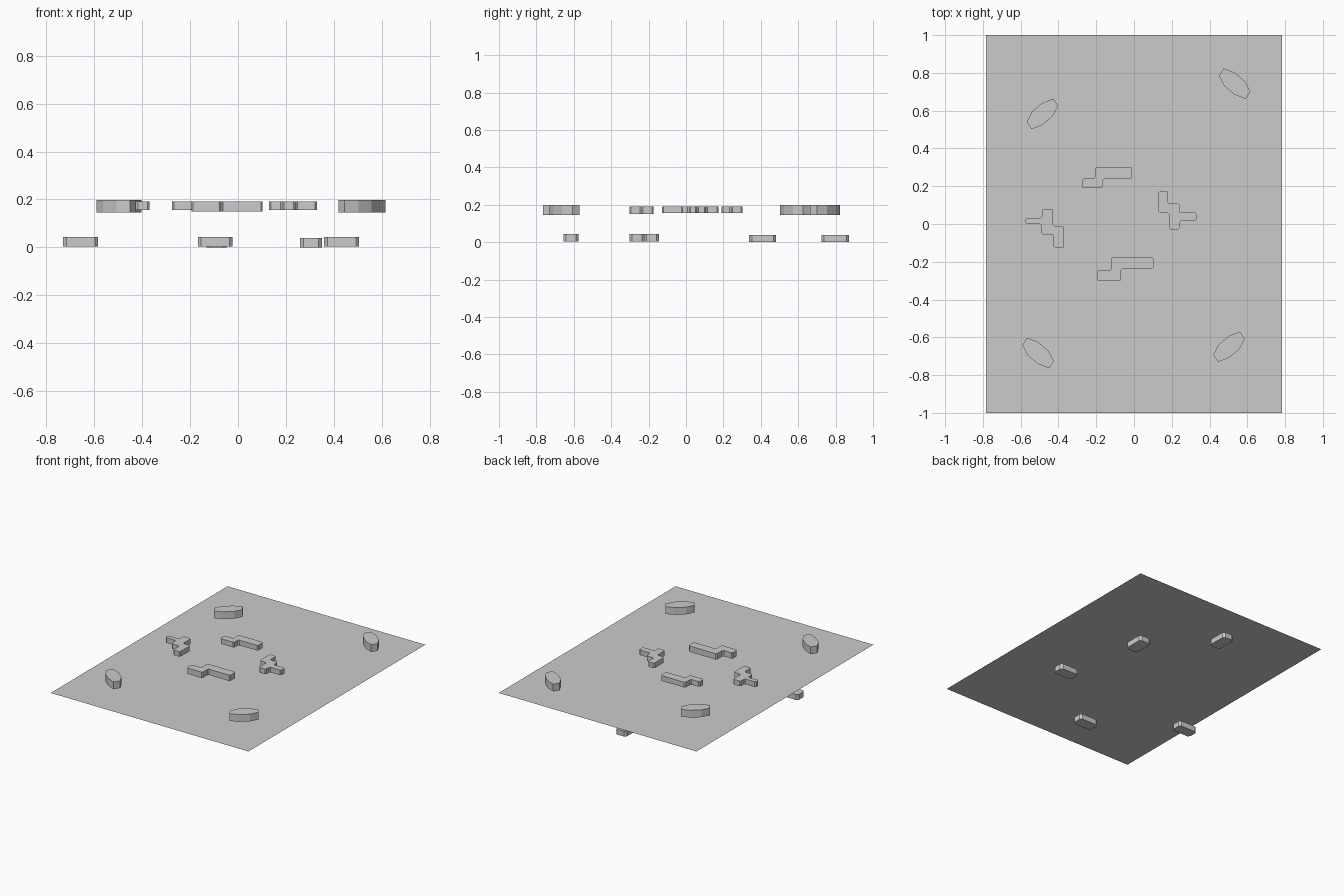
import bpy
from mathutils import Vector

if "Cube" in bpy.data.objects:
    bpy.data.objects.remove(bpy.data.objects["Cube"])


def make_object(name, verts, faces):
    mesh = bpy.data.meshes.new(name)
    mesh.from_pydata(verts, [], faces)
    mesh.update()
    obj = bpy.data.objects.new(name, mesh)
    bpy.context.collection.objects.link(obj)
    return obj


def chamfer(outline, cut):
    """Trim every corner of a closed outline."""
    pts = [Vector(p) for p in outline]
    result = []
    for i, p in enumerate(pts):
        before, after = pts[i - 1], pts[(i + 1) % len(pts)]
        result.append(p + (before - p).normalized() * cut)
        result.append(p + (after - p).normalized() * cut)
    return result


def prism(name, outline, bottom, top):
    """Extrude a closed outline straight up."""
    pts = [Vector(p) for p in outline]
    n = len(pts)
    area = sum(pts[i - 1].cross(pts[i]) for i in range(n))
    if area < 0:
        pts.reverse()
    verts = [(p.x, p.y, z) for z in (bottom, top) for p in pts]
    faces = [tuple(reversed(range(n))), tuple(range(n, 2 * n))]
    faces += [(i, (i + 1) % n, n + (i + 1) % n, n + i) for i in range(n)]
    return make_object(name, verts, faces)


# Thin ground sheet
make_object("ground_sheet",
            [(-0.783, -1, 0.12), (0.783, -1, 0.12), (0.783, 1, 0.12), (-0.783, 1, 0.12)],
            [(0, 1, 2, 3)])

# Leaf-shaped corner blocks, mirrored around the sheet
half = [(-0.083, -0.043), (-0.055, 0.012), (0, 0.058), (0.058, 0.081)]
leaf = half + [(-x, -y) for x, y in half]
for name, cx, cy, flip in (("back_left", -0.485, 0.583, 1), ("back_right", 0.533, 0.743, -1),
                           ("front_left", -0.508, -0.683, -1), ("front_right", 0.503, -0.65, 1)):
    prism("leaf_block_" + name, [(cx + flip * x, cy + y) for x, y in leaf], 0.146, 0.198)

# Stepped wall blocks
steps = {
    "step_block_back": ([(-0.275, 0.19), (-0.165, 0.19), (-0.165, 0.24), (-0.01, 0.24),
                         (-0.01, 0.302), (-0.205, 0.302), (-0.205, 0.24), (-0.275, 0.24)], 0.155),
    "step_block_front": ([(-0.195, -0.303), (-0.07, -0.303), (-0.07, -0.238), (0.103, -0.238),
                          (0.103, -0.175), (-0.12, -0.175), (-0.12, -0.245), (-0.195, -0.245)], 0.15),
    "step_block_right": ([(0.13, 0.175), (0.18, 0.175), (0.18, 0.108), (0.24, 0.108),
                          (0.24, 0.06), (0.33, 0.06), (0.33, 0.015), (0.24, 0.015),
                          (0.24, -0.028), (0.185, -0.028), (0.185, 0.06), (0.13, 0.06)], 0.155),
    "step_block_left": ([(-0.575, 0.0), (-0.49, 0.0), (-0.49, -0.055), (-0.425, -0.055),
                         (-0.425, -0.128), (-0.37, -0.128), (-0.37, -0.01), (-0.428, -0.01),
                         (-0.428, 0.08), (-0.487, 0.08), (-0.487, 0.033), (-0.575, 0.033)], 0.155),
}
for name, (outline, bottom) in steps.items():
    prism(name, chamfer(outline, 0.008), bottom, 0.192)

# Low blocks beneath the sheet: centre, half sizes, base height
low = [(0.305, 0.41, 0.046, 0.072, 0.0), (-0.09, 0.798, 0.042, 0.073, 0.0),
       (0.433, -0.185, 0.073, 0.04, 0.004), (-0.095, -0.615, 0.073, 0.041, 0.004),
       (-0.657, -0.262, 0.073, 0.04, 0.004)]
for i, (cx, cy, hx, hy, base) in enumerate(low):
    box = [(cx - hx, cy - hy), (cx + hx, cy - hy), (cx + hx, cy + hy), (cx - hx, cy + hy)]
    prism("low_block_%d" % (i + 1), chamfer(box, 0.014), base, base + 0.039)
